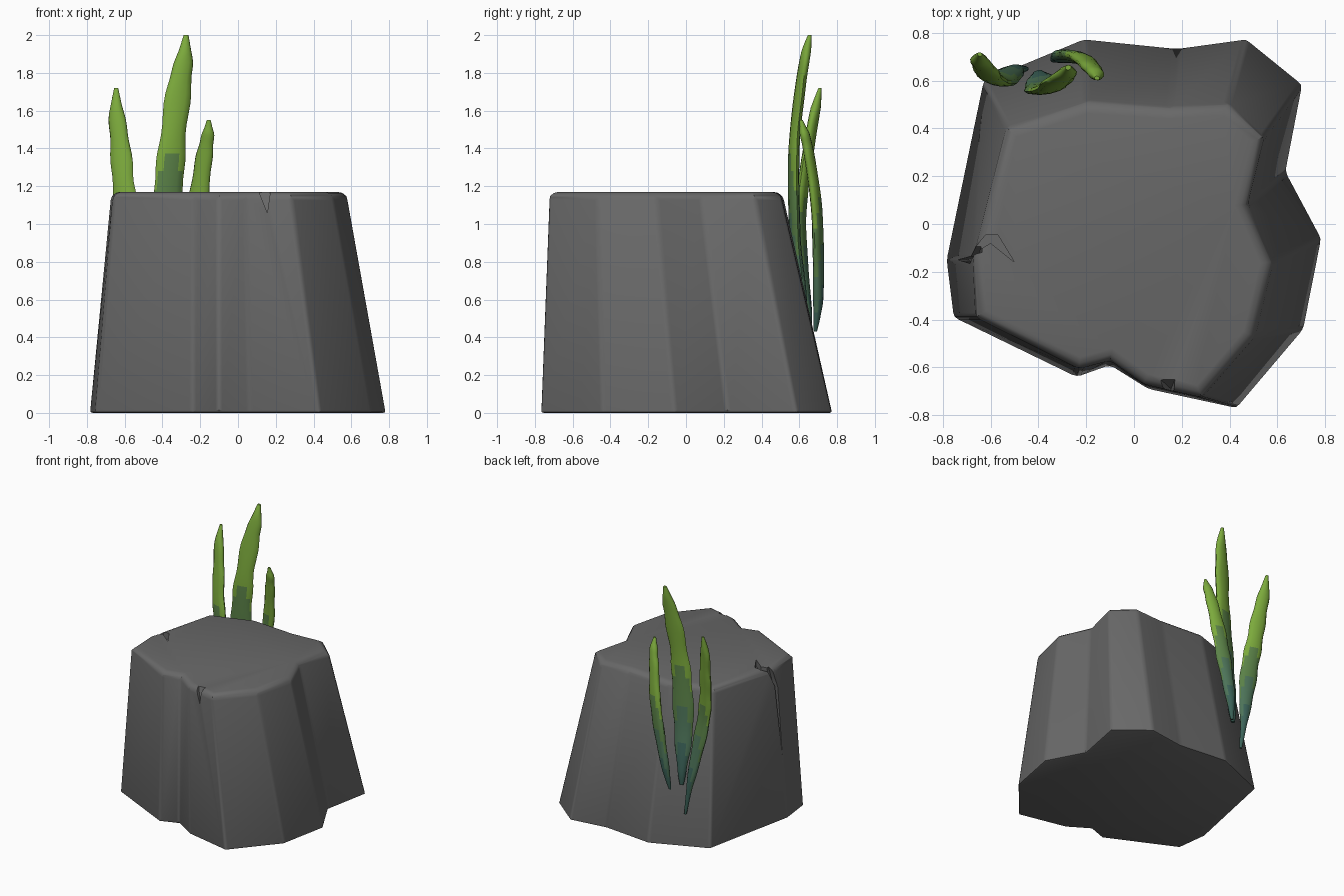
import bpy, bmesh, math
from mathutils import Vector

if "Cube" in bpy.data.objects:
    bpy.data.objects.remove(bpy.data.objects["Cube"])


def material(name, rgb):
    m = bpy.data.materials.new(name)
    m.diffuse_color = (*rgb, 1)
    m.use_nodes = True
    m.node_tree.nodes["Principled BSDF"].inputs["Base Color"].default_value = m.diffuse_color
    return m


STONE = material("stone grey", (0.14, 0.14, 0.14))
GREENS = [material("deep teal", (0.045, 0.125, 0.10)),
          material("sea green", (0.075, 0.175, 0.10)),
          material("leaf green", (0.105, 0.225, 0.065)),
          material("bright green", (0.20, 0.40, 0.045))]


def make_object(name, bm, mats):
    bmesh.ops.recalc_face_normals(bm, faces=bm.faces)
    me = bpy.data.meshes.new(name)
    bm.to_mesh(me)
    bm.free()
    for m in mats:
        me.materials.append(m)
    ob = bpy.data.objects.new(name, me)
    bpy.context.collection.objects.link(ob)
    return ob


def loft(bm, rings):
    """Skin closed rings of points and cap both ends."""
    vs = [[bm.verts.new(p) for p in r] for r in rings]
    n = len(vs[0])
    faces = []
    for j, (a, b) in enumerate(zip(vs, vs[1:])):
        for i in range(n):
            k = (i + 1) % n
            faces.append((bm.faces.new((a[i], a[k], b[k], b[i])), j, i))
    bm.faces.new(vs[0][::-1])
    bm.faces.new(vs[-1])
    return faces


def activate(ob):
    bpy.ops.object.select_all(action='DESELECT')
    ob.select_set(True)
    bpy.context.view_layer.objects.active = ob


# Rock: irregular footprint lofted to a smaller matching top
foot = [(-.785, -.15), (-.755, -.39), (-.24, -.64), (-.10, -.59), (.06, -.69),
        (.43, -.77), (.71, -.44), (.785, -.06), (.635, .22), (.705, .585),
        (.47, .775), (.18, .735), (-.21, .775), (-.63, .60)]
crown = [(-.67, -.15), (-.66, -.39), (-.23, -.605), (-.10, -.57), (.04, -.67),
         (.28, -.725), (.50, -.47), (.575, -.16), (.47, .08), (.54, .36),
         (.39, .50), (.15, .485), (-.20, .51), (-.53, .40)]
bm = bmesh.new()
loft(bm, [[(x, y, 0) for x, y in foot], [(x, y, 1.17) for x, y in crown]])
bm.normal_update()
bmesh.ops.recalc_face_normals(bm, faces=bm.faces)
top = [e for e in bm.edges if all(v.co.z > 1 for v in e.verts)]
bmesh.ops.bevel(bm, geom=top, offset=0.045, segments=3, profile=0.5, affect='EDGES')
base = [e for e in bm.edges if all(v.co.z < 0.01 for v in e.verts)]
bmesh.ops.bevel(bm, geom=base, offset=0.015, segments=2, profile=0.5, affect='EDGES')
sides = [e for e in bm.edges if abs(e.verts[0].co.z - e.verts[1].co.z) > 0.5]
bmesh.ops.bevel(bm, geom=sides, offset=0.02, segments=2, profile=0.5, affect='EDGES')
rock = make_object("rock", bm, [STONE])


# Cracks: wedge cutters subtracted from the rock
def wall(y, z):
    return Vector((-.745 + .094 * z, y, z))


cracks = [
    ("front_crack", [Vector((.10, -.64, 1.2)), Vector((.175, -.64, 1.2)),
                     Vector((.155, -.69, 1.06))], (0, -.2, 0)),
    ("top_crack", [Vector((x, y, 1.12)) for x, y in
                   [(-.70, -.14), (-.60, -.08), (-.50, -.16), (-.57, -.045),
                    (-.62, -.045)]], (0, 0, .1)),
    ("side_crack", [wall(y, z) for y, z in
                    [(-.06, 1.2), (-.11, 1.2), (-.165, 1.0), (-.15, .48),
                     (-.135, 1.02)]], (-.2, 0, 0))]
for name, pts, push in cracks:
    bm = bmesh.new()
    loft(bm, [pts, [p + Vector(push) for p in pts]])
    cutter = make_object(name, bm, [STONE])
    cutter.hide_render = True
    mod = rock.modifiers.new(name, 'BOOLEAN')
    mod.operation, mod.solver, mod.object = 'DIFFERENCE', 'EXACT', cutter
    activate(rock)
    bpy.ops.object.modifier_apply(modifier=name)
    bpy.data.objects.remove(cutter)
activate(rock)
bpy.ops.object.shade_smooth_by_angle(angle=math.radians(32))


# Seaweed blades: lens cross-section swept along a spine of (x, y, z, half width)
def spline(p, u):
    i = min(int(u), len(p) - 2)
    t = u - i
    a, b, c, d = (Vector(p[max(0, min(len(p) - 1, i + k))]) for k in (-1, 0, 1, 2))
    return 0.5 * (2 * b + (c - a) * t + (2 * a - 5 * b + 4 * c - d) * t * t
                  + (3 * b - a - 3 * c + d) * t ** 3)


def blade(name, spine, twist):
    steps, sides = 36, 12
    across = Vector((math.cos(twist), math.sin(twist), 0))
    through = Vector((-across.y, across.x, 0))
    rings = []
    for j in range(steps + 1):
        q = spline(spine, j / steps * (len(spine) - 1))
        w = max(q[3], .008)
        w *= 1 + .06 * math.sin(j * 1.1)
        thick = min(.026, w * .8)
        rings.append([q.xyz + across * w * math.cos(a) + through * thick * math.sin(a)
                      for a in (2 * math.pi * i / sides for i in range(sides))])
    bm = bmesh.new()
    # Colour bands climb the blade, reaching higher along its middle
    for f, j, i in loft(bm, rings):
        mid = 1 - abs(math.cos(2 * math.pi * (i + .5) / sides))
        s = j / steps - .16 * mid
        f.material_index = sum(s > lim for lim in (.10, .24, .40))
    bm.faces.ensure_lookup_table()
    bm.faces[-1].material_index = 3
    ob = make_object(name, bm, GREENS)
    activate(ob)
    bpy.ops.object.shade_smooth_by_angle(angle=math.radians(60))


blade("left_blade", [(-.45, .65, .25, .010), (-.485, .645, .48, .028),
                     (-.53, .62, .75, .058), (-.575, .605, 1.0, .066),
                     (-.605, .62, 1.2, .062), (-.622, .65, 1.4, .056),
                     (-.642, .68, 1.58, .042), (-.645, .71, 1.72, .010)], -.3)
blade("tall_blade", [(-.40, .625, .46, .015), (-.395, .61, .65, .048),
                     (-.385, .58, .9, .076), (-.367, .57, 1.2, .080),
                     (-.345, .575, 1.45, .070), (-.312, .605, 1.72, .066),
                     (-.285, .63, 1.88, .044), (-.275, .655, 2.0, .012)], .2)
blade("short_blade", [(-.34, .685, .43, .010), (-.31, .70, .6, .036),
                      (-.26, .70, .85, .055), (-.215, .69, 1.1, .056),
                      (-.18, .655, 1.35, .046), (-.16, .63, 1.47, .034),
                      (-.155, .61, 1.55, .010)], -.3)
